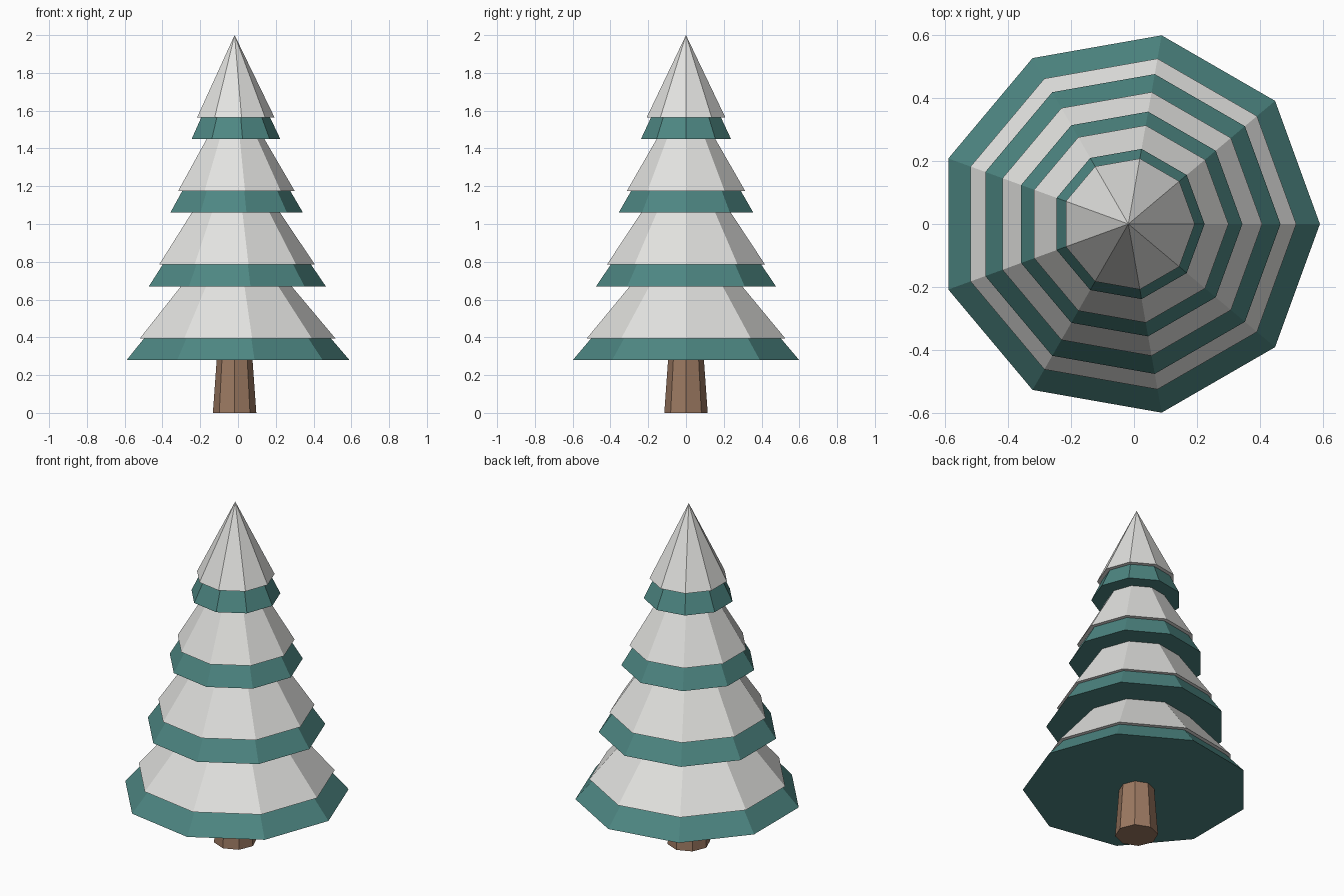
import bpy
import bmesh
import math

if "Cube" in bpy.data.objects:
    bpy.data.objects.remove(bpy.data.objects["Cube"], do_unlink=True)

AXIS_X = -0.018  # trunk axis; the nine-sided outline is centred as a whole


def material(name, colour):
    mat = bpy.data.materials.new(name)
    mat.use_nodes = True
    mat.diffuse_color = (*colour, 1)
    mat.node_tree.nodes["Principled BSDF"].inputs["Base Color"].default_value = (*colour, 1)
    return mat


def cone(name, sides, z_low, z_high, r_low, r_high, mat):
    """Closed flat-faced cone or frustum with one corner pointing to +x."""
    bm = bmesh.new()

    def ring(z, r):
        if r == 0:
            return [bm.verts.new((0, 0, z))] * sides
        turn = 2 * math.pi / sides
        return [bm.verts.new((r * math.cos(i * turn), r * math.sin(i * turn), z))
                for i in range(sides)]

    low, high = ring(z_low, r_low), ring(z_high, r_high)
    bm.faces.new(low[::-1])
    if r_high:
        bm.faces.new(high)
    for i in range(sides):
        j = (i + 1) % sides
        side = [low[i], low[j], high[j]]
        bm.faces.new(side + [high[i]] if r_high else side)
    mesh = bpy.data.meshes.new(name)
    bm.to_mesh(mesh)
    bm.free()
    mesh.materials.append(mat)
    obj = bpy.data.objects.new(name, mesh)
    obj.location.x = AXIS_X
    bpy.context.collection.objects.link(obj)
    return obj


bark = material("bark brown", (0.33, 0.19, 0.12))
needles = material("needle teal", (0.075, 0.24, 0.225))
snow = material("snow white", (0.76, 0.76, 0.74))

# Trunk
cone("trunk", 8, 0, 0.32, 0.115, 0.092, bark)

# Tiers: needle base height, needle radius, snow radius, snow apex height
tiers = [
    (0.28, 0.608, 0.533, 1.03),
    (0.67, 0.483, 0.425, 1.42),
    (1.06, 0.362, 0.318, 1.72),
    (1.45, 0.242, 0.211, 2.0),
]
for n, (z, r_needles, r_snow, apex) in enumerate(tiers, 1):
    cone(f"needle_tier_{n}", 9, z, apex - 0.04, r_needles, 0, needles)
    cone(f"snow_cap_{n}", 9, z + 0.115, apex, r_snow, 0, snow)
